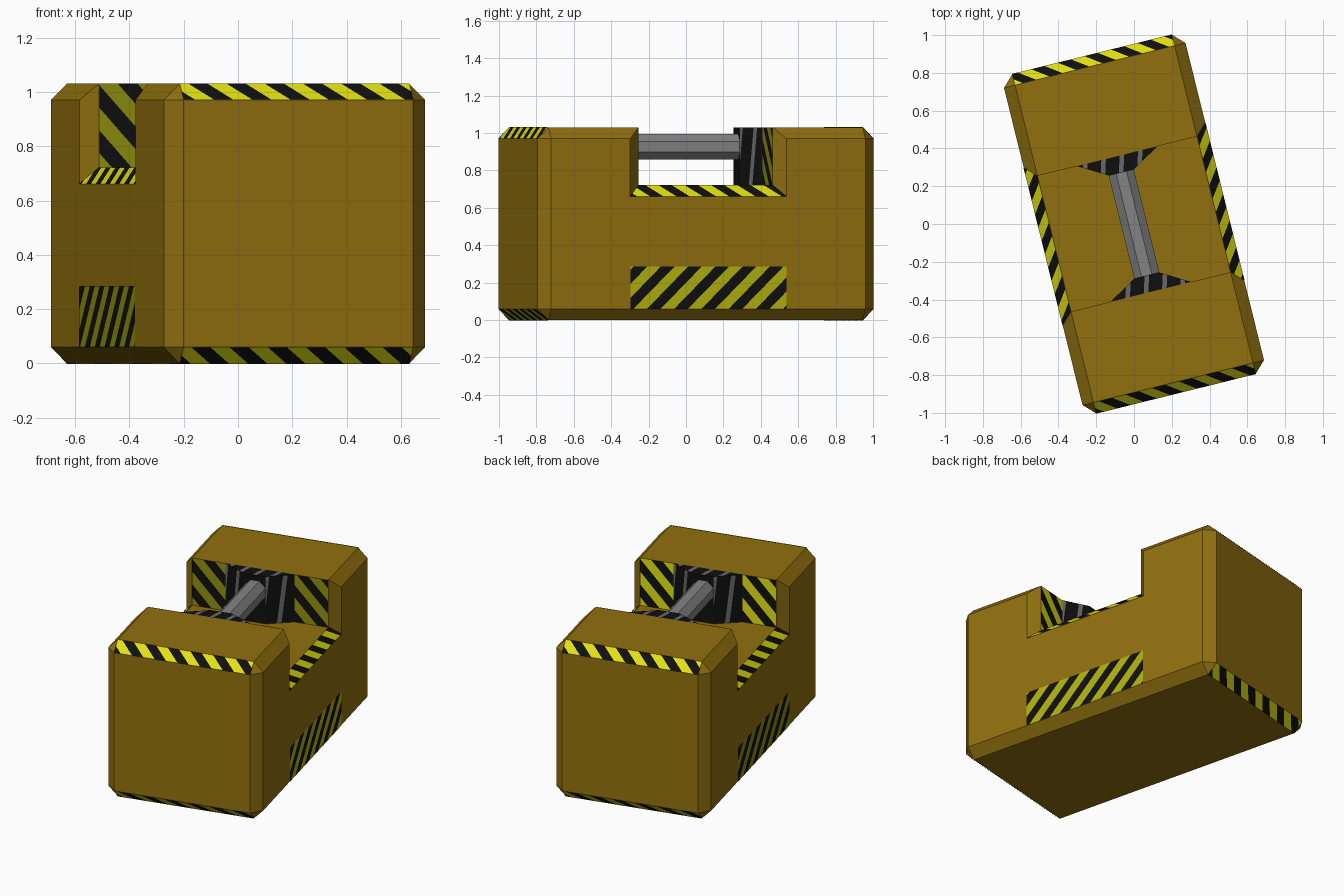
import bpy, bmesh, math
from mathutils import Vector, Matrix

if "Cube" in bpy.data.objects:
    bpy.data.objects.remove(bpy.data.objects["Cube"])

TURN = Matrix.Rotation(math.radians(13.9), 4, 'Z')   # whole model is turned on the ground
HX, HY, H, C = 0.495, 0.925, 1.03, 0.06              # half width, half length, height, chamfer
IX, IY = HX - C, HY - C
NY, NZ = 0.37, 0.72                                  # notch half length and floor height


def mat(name, r, g, b):
    lin = lambda c: (c / 255 / 12.92) if c < 10 else ((c / 255 + 0.055) / 1.055) ** 2.4
    m = bpy.data.materials.new(name)
    m.diffuse_color = (lin(r), lin(g), lin(b), 1)
    m.use_nodes = True
    m.node_tree.nodes["Principled BSDF"].inputs["Base Color"].default_value = m.diffuse_color
    return m


BROWN = mat("brown_paint", 145, 112, 15)
YELLOW = mat("bright_yellow", 225, 225, 18)
MID = mat("mid_yellow", 178, 178, 16)
OLIVE = mat("olive_yellow", 142, 142, 14)
BLACK = mat("black", 15, 15, 15)
METAL = mat("handle_grey", 132, 132, 132)
STREAK = mat("streak_grey", 105, 105, 105)


def finish(bm, name, mats, half=0):
    """Turn the mesh into place; half=1 puts it on the opposite side."""
    bm.transform(TURN @ Matrix.Rotation(math.pi * half, 4, 'Z'))
    me = bpy.data.meshes.new(name)
    bm.to_mesh(me)
    bm.free()
    for m in mats:
        me.materials.append(m)
    bpy.context.collection.objects.link(bpy.data.objects.new(name, me))


def prism(name, pts, z0, z1, m, half):
    bm = bmesh.new()
    f = bm.faces.new([bm.verts.new((x, y, z0)) for x, y in pts])
    ext = bmesh.ops.extrude_face_region(bm, geom=[f])
    bmesh.ops.translate(bm, vec=(0, 0, z1 - z0),
                        verts=[v for v in ext['geom'] if isinstance(v, bmesh.types.BMVert)])
    bmesh.ops.recalc_face_normals(bm, faces=bm.faces)
    finish(bm, name, [m], half)


def stripes(name, quad, mats, period, lean, half, frac=0.5, phase=0.0):
    """Thin striped plate; quad is bottom-left, bottom-right, top-right, top-left from outside.
    Positive lean makes falling stripes, negative rising ones."""
    q = [Vector(p) for p in quad]
    u = (q[1] - q[0]).normalized()
    n = u.cross(q[3] - q[0]).normalized()
    w = u + n.cross(u) * lean
    q = [p + n * 0.002 for p in q]
    o = (q[0] + q[1] + q[2] + q[3]) / 4 + u * phase * period
    bm = bmesh.new()
    bm.faces.new([bm.verts.new(p) for p in q])
    for k in range(-14, 15):
        for d in (k, k + frac):
            bmesh.ops.bisect_plane(bm, geom=bm.verts[:] + bm.edges[:] + bm.faces[:],
                                   plane_co=o + u * d * period, plane_no=w, dist=1e-5)
    for f in bm.faces:
        s = (f.calc_center_median() - o).dot(w) / period
        f.material_index = 0 if s - math.floor(s) < frac else 1
    finish(bm, name, mats, half)


# body: two chamfered U-shaped side outlines joined across the width
inner = [(-IY, 0), (IY, 0), (HY, C), (HY, H - C), (IY, H), (NY, H), (NY, NZ),
         (-NY, NZ), (-NY, H), (-IY, H), (-HY, H - C), (-HY, C)]
a, b = NY + C, NZ - C
outer = [(-IY, C), (IY, C), (IY, H - C), (a, H - C), (a, b), (-a, b), (-a, H - C), (-IY, H - C)]
link = [0, 1, 1, 2, 2, 3, 4, 5, 6, 7, 7, 0]
bm = bmesh.new()
rings = []
for s in (1, -1):
    I = [bm.verts.new((s * IX, y, z)) for y, z in inner]
    O = [bm.verts.new((s * HX, y, z)) for y, z in outer]
    rings.append(I)
    bm.faces.new(O)
    for j in range(12):
        k = (j + 1) % 12
        ring = [I[j], I[k], O[link[k]]]
        if link[j] != link[k]:
            ring.append(O[link[j]])
        bm.faces.new(ring)
for j in range(12):
    k = (j + 1) % 12
    bm.faces.new([rings[0][j], rings[0][k], rings[1][k], rings[1][j]])
bmesh.ops.recalc_face_normals(bm, faces=bm.faces)
finish(bm, "body", [BROWN])

# eight-sided handle bar across the notch
bm = bmesh.new()
bmesh.ops.create_cone(bm, cap_ends=True, segments=8, radius1=0.074, radius2=0.074, depth=0.6)
bm.transform(Matrix.Translation((0, 0, 0.926)) @ Matrix.Rotation(math.pi / 2, 4, 'X')
             @ Matrix.Rotation(math.pi / 8, 4, 'Z'))
finish(bm, "handle_bar", [METAL])

for half, side in enumerate(("front", "back")):
    # hazard stripes on the end chamfers, top and bottom
    stripes(side + "_top_edge_stripes",
            [(-IX, -HY, H - C), (IX, -HY, H - C), (IX, -IY, H), (-IX, -IY, H)],
            [YELLOW, BLACK], 0.145, 1.0, half)
    stripes(side + "_bottom_edge_stripes",
            [(-IX, -IY, 0), (IX, -IY, 0), (IX, -HY, C), (-IX, -HY, C)],
            [YELLOW, BLACK], 0.145, 1.0, half)
    # stripes on the notch floor edge and on the lower side panel
    stripes(side + "_notch_edge_stripes",
            [(HX, -a, b), (HX, a, b), (IX, NY, NZ), (IX, -NY, NZ)],
            [YELLOW, BLACK], 0.145, 1.0, half)
    stripes(side + "_side_panel_stripes",
            [(HX, -a, C), (HX, a, C), (HX, a, 0.285), (HX, -a, 0.285)],
            [(MID, OLIVE)[half], BLACK], 0.15, -1.0, half)
    # striped wall of the notch
    stripes(side + "_notch_wall_stripes",
            [(-IX, NY, NZ), (IX, NY, NZ), (IX, NY, H), (-IX, NY, H)],
            [(OLIVE, YELLOW)[half], BLACK], 0.15, 0.9, half)
    # tapered handle mount with grey streaks
    w0, w1, y1 = 0.22, 0.066, 0.28
    prism(side + "_handle_mount", [(-w0, NY), (-w1, y1), (w1, y1), (w0, NY)], NZ, H, BLACK, half)
    stripes(side + "_mount_top_streaks",
            [(-w1, y1, H), (w1, y1, H), (w0, NY, H), (-w0, NY, H)],
            [STREAK, BLACK], 0.1, -0.3, half, 0.25)
    for s, nm in ((1, "right"), (-1, "left")):
        p, q = (w1, y1), (w0, NY)
        if s < 0:
            p, q = (-w0, NY), (-w1, y1)
        stripes(f"{side}_mount_{nm}_streaks",
                [(*p, NZ), (*q, NZ), (*q, H), (*p, H)],
                [STREAK, BLACK], 0.11, -0.12, half, 0.25)
